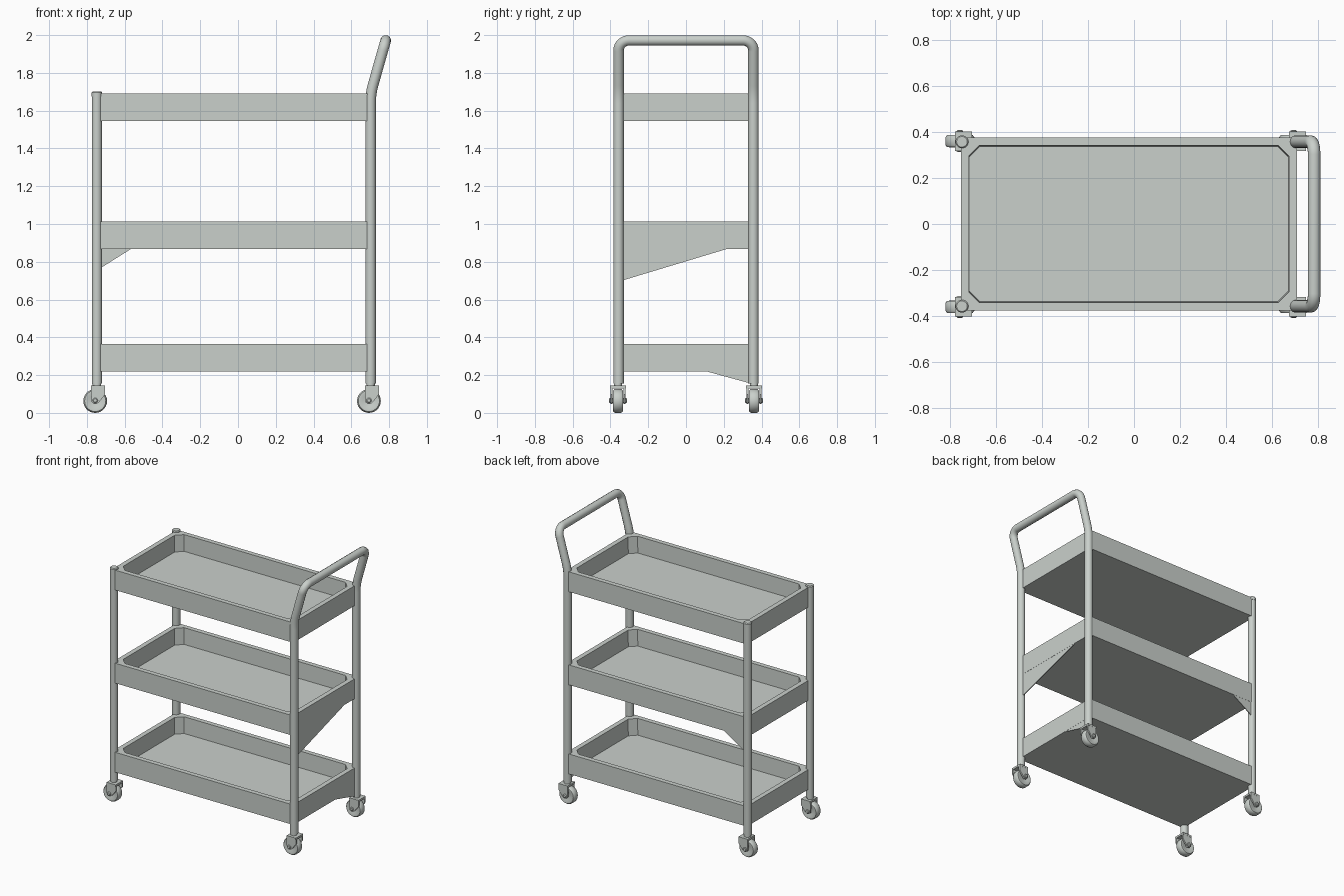
import bpy, bmesh, math
from mathutils import Vector

if "Cube" in bpy.data.objects:
    bpy.data.objects.remove(bpy.data.objects["Cube"])

metal = bpy.data.materials.new("pale_grey_metal")
metal.diffuse_color = (0.59, 0.63, 0.60, 1)
metal.use_nodes = True
metal.node_tree.nodes["Principled BSDF"].inputs["Base Color"].default_value = metal.diffuse_color


def add_mesh(name, bm, smooth=True):
    bmesh.ops.recalc_face_normals(bm, faces=bm.faces)
    me = bpy.data.meshes.new(name)
    bm.to_mesh(me)
    bm.free()
    ob = bpy.data.objects.new(name, me)
    bpy.context.collection.objects.link(ob)
    me.materials.append(metal)
    if smooth:
        shade(ob)
    return ob


def shade(ob):
    bpy.ops.object.select_all(action='DESELECT')
    ob.select_set(True)
    bpy.context.view_layer.objects.active = ob
    bpy.ops.object.shade_smooth_by_angle(angle=math.radians(35))


def lathe(name, profile, centre, axis='Z', n=24):
    """Closed solid from (radius, height) rings around an axis."""
    bm = bmesh.new()
    rings = []
    for r, h in profile:
        ring = []
        for i in range(n):
            a = 2 * math.pi * i / n
            c, s = r * math.cos(a), r * math.sin(a)
            p = (c, s, h) if axis == 'Z' else (c, h, s)
            ring.append(bm.verts.new(Vector(centre) + Vector(p)))
        rings.append(ring)
    for a, b in zip(rings, rings[1:]):
        for i in range(n):
            j = (i + 1) % n
            bm.faces.new((a[i], a[j], b[j], b[i]))
    bm.faces.new(rings[0])
    bm.faces.new(rings[-1])
    return add_mesh(name, bm)


def plate(name, pts, offset, smooth=False):
    """Extruded flat polygon."""
    bm = bmesh.new()
    f = bm.faces.new([bm.verts.new(p) for p in pts])
    ext = bmesh.ops.extrude_face_region(bm, geom=[f])
    bmesh.ops.translate(bm, vec=offset,
                        verts=[v for v in ext['geom'] if isinstance(v, bmesh.types.BMVert)])
    # keep the starting polygon so the plate is closed
    if f.is_valid is False:
        bm.faces.new([v for v in bm.verts][:len(pts)])
    return add_mesh(name, bm, smooth)


def fillet(pts, radii, n=8):
    """Round the inner corners of a 3D path."""
    pts = [Vector(p) for p in pts]
    out = [pts[0]]
    for i in range(1, len(pts) - 1):
        p, d = pts[i], radii[i - 1]
        u = (pts[i - 1] - p).normalized() * d
        v = (pts[i + 1] - p).normalized() * d
        c = p + (u + v).normalized() * d / math.cos(u.angle(v) / 2)
        a, b = p + u - c, p + v - c
        for k in range(n + 1):
            out.append(c + a.lerp(b, k / n).normalized() * a.length)
    out.append(pts[-1])
    return out


# Trays: chamfered pans with thick walls
X0, X1, Y = -0.752, 0.707, 0.375


def octagon(bm, inset, c, z):
    a, b, y = X0 + inset, X1 - inset, Y - inset
    pts = [(a + c, -y), (b - c, -y), (b, -y + c), (b, y - c),
           (b - c, y), (a + c, y), (a, y - c), (a, -y + c)]
    return [bm.verts.new((px, py, z)) for px, py in pts]


for name, z in (("bottom", 0.22), ("middle", 0.868), ("top", 1.545)):
    bm = bmesh.new()
    loops = [octagon(bm, 0, 0.02, z), octagon(bm, 0, 0.02, z + 0.145),
             octagon(bm, 0.035, 0.045, z + 0.145), octagon(bm, 0.038, 0.045, z + 0.025)]
    for a, b in zip(loops, loops[1:]):
        for i in range(8):
            j = (i + 1) % 8
            bm.faces.new((a[i], a[j], b[j], b[i]))
    bm.faces.new(loops[0])
    bm.faces.new(loops[-1])
    add_mesh(name + "_tray", bm, False)

# Triangular gussets under the trays
plate("middle_end_gusset", [(0.706, -0.34, 0.70), (0.706, 0.23, 0.872), (0.706, -0.34, 0.872)],
      (-0.006, 0, 0))
plate("bottom_end_gusset", [(0.706, 0.1, 0.222), (0.706, 0.345, 0.155), (0.706, 0.345, 0.222)],
      (-0.006, 0, 0))
plate("middle_back_gusset", [(-0.73, 0.374, 0.765), (-0.56, 0.374, 0.872), (-0.73, 0.374, 0.872)],
      (0, -0.006, 0))

# Short posts with slightly domed caps
PX, HX, PY = -0.747, 0.702, 0.357
for side, sy in (("front", -1), ("back", 1)):
    lathe(side + "_post", [(0.027, 0.155), (0.027, 1.68)], (PX, sy * PY, 0))
    lathe(side + "_post_cap", [(0.028, 1.675), (0.028, 1.695), (0.023, 1.701)], (PX, sy * PY, 0))

# Tall posts and push handle from one bent tube
top = (0.782, 1.972)
path = fillet([(HX, -PY, 0.155), (HX, -PY, 1.69), (top[0], -PY, top[1]),
               (top[0], PY, top[1]), (HX, PY, 1.69), (HX, PY, 0.155)],
              [0.05, 0.055, 0.055, 0.05])
cu = bpy.data.curves.new("push_handle", 'CURVE')
cu.dimensions = '3D'
cu.bevel_depth = 0.028
cu.bevel_resolution = 4
cu.use_fill_caps = True
sp = cu.splines.new('POLY')
sp.points.add(len(path) - 1)
for pt, co in zip(sp.points, path):
    pt.co = (*co, 1)
cu.materials.append(metal)
handle = bpy.data.objects.new("push_handle", cu)
bpy.context.collection.objects.link(handle)
bpy.ops.object.select_all(action='DESELECT')
handle.select_set(True)
bpy.context.view_layer.objects.active = handle
bpy.ops.object.convert(target='MESH')
shade(bpy.context.view_layer.objects.active)

# Casters: stem, fork, wheel and axle
for end, px in (("left", PX), ("right", HX)):
    for side, sy in (("front", -1), ("back", 1)):
        n, y = f"{side}_{end}_", sy * 0.36
        wx = px - 0.009
        lathe(n + "caster_stem", [(0.022, 0.135), (0.022, 0.165)], (px, y, 0))
        lathe(n + "wheel", [(0.030, -0.020), (0.046, -0.027), (0.056, -0.026), (0.063, -0.016),
                            (0.063, 0.016), (0.056, 0.026), (0.046, 0.027), (0.030, 0.020)],
              (wx, y, 0.063), 'Y', 28)
        lathe(n + "axle", [(0.009, -0.048), (0.014, -0.044), (0.014, 0.044), (0.009, 0.048)],
              (wx, y, 0.066), 'Y', 12)
        x0, x1 = px - 0.03, px + 0.044
        plate(n + "fork_top", [(x0, y - 0.042, 0.130), (x1, y - 0.042, 0.130),
                               (x1, y + 0.042, 0.130), (x0, y + 0.042, 0.130)], (0, 0, 0.014))
        for k, s in (("outer", sy), ("inner", -sy)):
            fy = y + s * 0.030
            plate(n + k + "_fork_plate",
                  [(x0, fy, 0.142), (x1, fy, 0.142), (x1, fy, 0.098), (wx + 0.02, fy, 0.056),
                   (wx + 0.008, fy, 0.048), (wx - 0.008, fy, 0.048), (wx - 0.019, fy, 0.058),
                   (x0, fy, 0.09)], (0, s * 0.011, 0))
